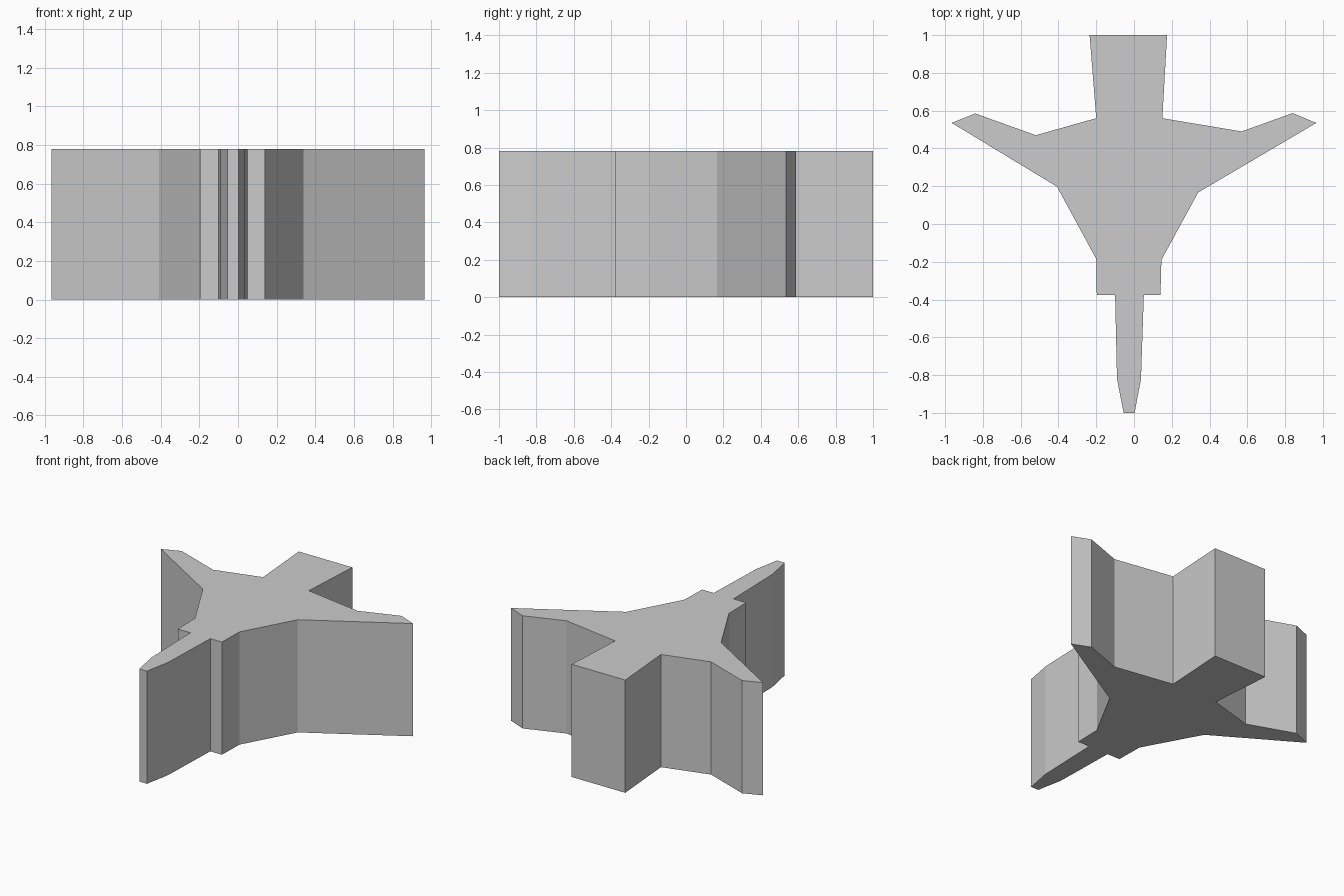
import bpy
import bmesh

if "Cube" in bpy.data.objects:
    bpy.data.objects.remove(bpy.data.objects["Cube"])

HEIGHT = 0.78

# Plan outline, clockwise from the top-left corner of the tail block
OUTLINE = [
    (-0.235, 1.0), (0.175, 1.0),                                    # tail block
    (0.15, 0.56), (0.57, 0.49), (0.84, 0.587), (0.965, 0.535),      # right wing
    (0.34, 0.167), (0.145, -0.19),
    (0.14, -0.377), (0.052, -0.377), (0.037, -0.82),                # shoulder and nose
    (0.003, -1.0), (-0.055, -1.0),
    (-0.09, -0.82), (-0.10, -0.377), (-0.197, -0.377),
    (-0.20, -0.185), (-0.408, 0.198),                               # left wing
    (-0.965, 0.535), (-0.84, 0.585), (-0.52, 0.47), (-0.20, 0.56),
]


def extrude_profile(name, points, height):
    bm = bmesh.new()
    base = bm.faces.new([bm.verts.new((x, y, 0)) for x, y in points])
    result = bmesh.ops.extrude_face_region(bm, geom=[base], use_keep_orig=True)
    top = [g for g in result["geom"] if isinstance(g, bmesh.types.BMVert)]
    bmesh.ops.translate(bm, verts=top, vec=(0, 0, height))
    bmesh.ops.recalc_face_normals(bm, faces=bm.faces)
    mesh = bpy.data.meshes.new(name)
    bm.to_mesh(mesh)
    bm.free()
    obj = bpy.data.objects.new(name, mesh)
    bpy.context.collection.objects.link(obj)
    return obj


# Single solid slab with the aircraft-like outline
extrude_profile("winged_block", OUTLINE, HEIGHT)
